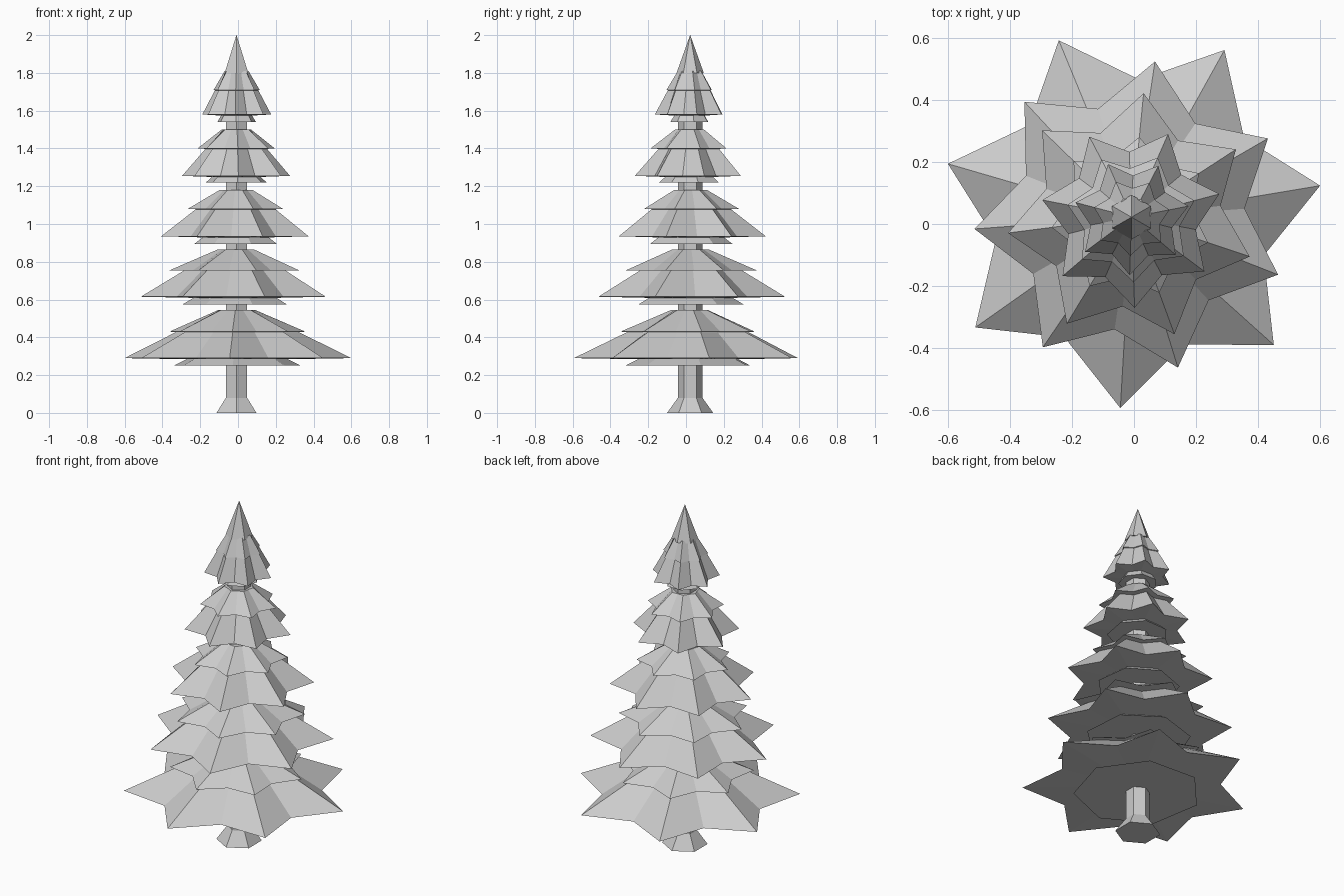
import bpy
import bmesh
from math import radians, cos, sin, pi

cube = bpy.data.objects.get("Cube")
if cube:
    bpy.data.objects.remove(cube, do_unlink=True)

AXIS = (-0.008, 0.022)   # trunk axis, slightly off centre
POINTS = 7               # branch tips per tier
VALLEY = 0.72            # radius of the notches between tips

grey = bpy.data.materials.new("plain_grey")
grey.use_nodes = True
grey.diffuse_color = (0.6, 0.6, 0.6, 1)
grey.node_tree.nodes["Principled BSDF"].inputs["Base Color"].default_value = (0.6, 0.6, 0.6, 1)


def ring(radius, z, sides, phase=0.0, notch=1.0):
    """Ring of points; every second one is pulled in by the notch factor."""
    pts = []
    for i in range(sides):
        r = radius * (notch if i % 2 else 1.0)
        a = phase + 2 * pi * i / sides
        pts.append((AXIS[0] + r * cos(a), AXIS[1] + r * sin(a), z))
    return pts


def loft(name, rings):
    """Skin a stack of rings and close both ends."""
    bm = bmesh.new()
    loops = [[bm.verts.new(p) for p in pts] for pts in rings]
    for a, b in zip(loops, loops[1:]):
        n = len(a)
        for i in range(n):
            j = (i + 1) % n
            bm.faces.new((a[i], a[j], b[j], b[i]))
    bm.faces.new(loops[0])
    bm.faces.new(loops[-1])
    bmesh.ops.remove_doubles(bm, verts=bm.verts, dist=0.0001)
    bmesh.ops.recalc_face_normals(bm, faces=bm.faces)
    mesh = bpy.data.meshes.new(name)
    bm.to_mesh(mesh)
    bm.free()
    mesh.materials.append(grey)
    obj = bpy.data.objects.new(name, mesh)
    bpy.context.collection.objects.link(obj)
    return obj


def tier(name, tip, mid, low, top, phase, z_top, z_mid, z_rim, z_low):
    """Short upper skirt, long star skirt and a small skirt underneath."""
    n, p = 2 * POINTS, radians(phase)
    t = (z_top - z_mid) / (z_top - z_rim)
    step = top + (tip - top) * t
    flat = cos(pi / POINTS)          # makes the small skirt a plain polygon
    loft(name, [
        ring(top, z_top, n, p, 0.88),
        ring(mid, z_mid, n, p, VALLEY + 0.03),
        ring(step, z_mid - 0.002, n, p, VALLEY + 0.03),
        ring(tip, z_rim, n, p, VALLEY),
        ring(low * 0.8, z_rim - 0.006, n, p, flat),
        ring(low, z_low, n, p, flat),
    ])


# Trunk with flared foot
loft("trunk", [ring(r, z, 6, pi / 2) for r, z in
               ((0.122, 0), (0.065, 0.08), (0.065, 1.78))])

# Branch tiers from the ground up
tier("branch_tier_1", 0.617, 0.37, 0.345, 0.1, 9.5, 0.545, 0.43, 0.29, 0.25)
tier("branch_tier_2", 0.508, 0.355, 0.285, 0.1, 30, 0.865, 0.755, 0.615, 0.575)
tier("branch_tier_3", 0.402, 0.26, 0.225, 0.09, 33, 1.18, 1.08, 0.935, 0.895)
tier("branch_tier_4", 0.293, 0.21, 0.165, 0.08, 14.8, 1.5, 1.4, 1.255, 1.22)
tier("branch_tier_5", 0.187, 0.125, 0.105, 0.065, 11, 1.81, 1.71, 1.58, 1.54)

# Pointed crown
loft("crown", [ring(0.072, 1.8, 6, pi / 2), ring(0.0005, 2.0, 6, pi / 2)])
